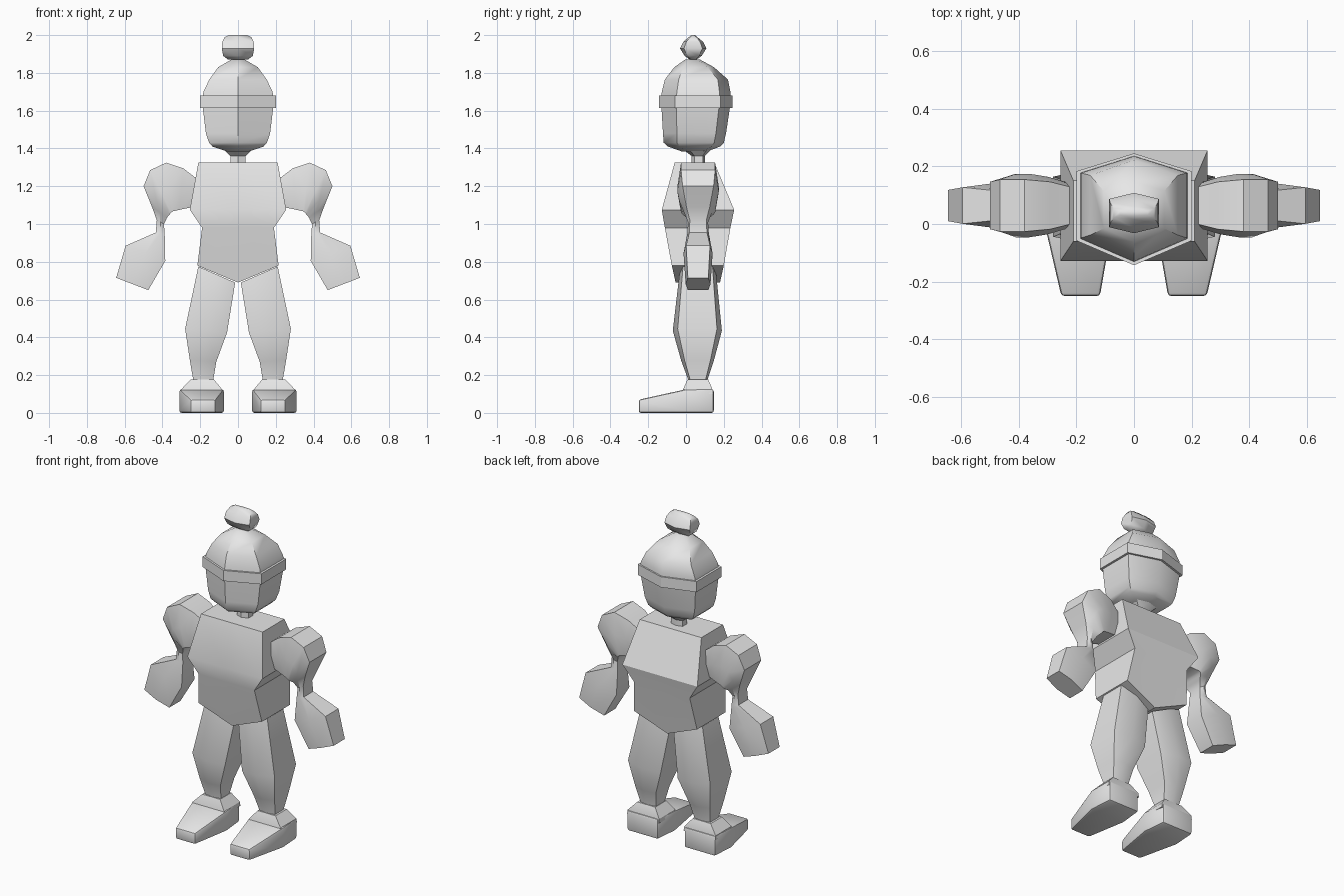
import bpy, bmesh, math

if "Cube" in bpy.data.objects:
    bpy.data.objects.remove(bpy.data.objects["Cube"])

grey = bpy.data.materials.new("plain grey")
grey.diffuse_color = (0.8, 0.8, 0.8, 1)
grey.use_nodes = True
grey.node_tree.nodes["Principled BSDF"].inputs["Base Color"].default_value = grey.diffuse_color


def loft(name, rings, mirror=False, split_caps=False, bevel=0.0, angle=32):
    """Skin a list of equal-length point rings, with both ends closed."""
    bm = bmesh.new()
    vs = [[bm.verts.new(p) for p in ring] for ring in rings]
    n = len(vs[0])
    for a, b in zip(vs, vs[1:]):
        for i in range(n):
            j = (i + 1) % n
            bm.faces.new((a[i], a[j], b[j], b[i]))
    for end in (vs[0], vs[-1]):
        if split_caps:
            bm.faces.new((end[0], end[1], end[4], end[5]))
            bm.faces.new((end[1], end[2], end[3], end[4]))
        else:
            bm.faces.new(end)
    bmesh.ops.recalc_face_normals(bm, faces=bm.faces)
    if bevel:
        edges = [e for e in bm.edges if e.calc_face_angle(0) > 0.6]
        bmesh.ops.bevel(bm, geom=edges, offset=bevel, segments=2,
                        profile=0.5, affect='EDGES')
    me = bpy.data.meshes.new(name)
    bm.to_mesh(me)
    bm.free()
    me.materials.append(grey)
    me.shade_smooth()
    me.set_sharp_from_angle(angle=math.radians(angle))
    ob = bpy.data.objects.new(name, me)
    bpy.context.collection.objects.link(ob)
    if mirror:
        mod = ob.modifiers.new("mirror", 'MIRROR')
        mod.use_mirror_merge = False
    return ob


def hexagon(z, x, y0, y1):
    """Level ring with a ridge at the front and back."""
    d = y1 - y0
    a, b = y0 + 0.22 * d, y1 - 0.16 * d
    return [(0, y0, z), (x, a, z), (x, b, z), (0, y1, z), (-x, b, z), (-x, a, z)]


def limb(outer, inner, y0, y1, k=0.8):
    """Tilted ring between an outer and an inner (x, z) point."""
    c, h = (y0 + y1) / 2, (y1 - y0) / 2
    (xo, zo), (xi, zi) = outer, inner
    xm, zm = (xo + xi) / 2, (zo + zi) / 2
    return [(xo, c - k * h, zo), (xm, y0, zm), (xi, c - k * h, zi),
            (xi, c + k * h, zi), (xm, y1, zm), (xo, c + k * h, zo)]


def box_ring(z, x, y0, y1, zc=None, inset=0):
    """Rectangle whose middle points may drop to another height."""
    zc = z if zc is None else zc
    return [(-x, y0, z), (0, y0 + inset, zc), (x, y0, z),
            (x, y1, z), (0, y1 - inset, zc), (-x, y1, z)]


# Torso with a pointed crotch
loft("torso", [box_ring(1.325, 0.21, -0.06, 0.15),
               box_ring(1.075, 0.255, -0.128, 0.255),
               box_ring(0.98, 0.19, -0.112, 0.235),
               box_ring(0.78, 0.215, -0.075, 0.20, 0.69, 0.02)], split_caps=True)

# Neck, head, hat brim and hat
loft("neck", [hexagon(z, x, a, b) for z, x, a, b in [
    (1.30, 0.04, 0.03, 0.10), (1.36, 0.04, 0.03, 0.10), (1.39, 0.07, -0.01, 0.13),
    (1.41, 0.09, -0.04, 0.15)]])
loft("head", [hexagon(z, x, a, b) for z, x, a, b in [
    (1.385, 0.06, -0.025, 0.115), (1.41, 0.135, -0.095, 0.18),
    (1.43, 0.153, -0.118, 0.20), (1.48, 0.17, -0.122, 0.212),
    (1.62, 0.187, -0.13, 0.233)]], angle=40)
loft("hat_brim", [hexagon(z, 0.2, -0.143, 0.245) for z in (1.615, 1.68)])
loft("hat", [hexagon(z, x, a, b) for z, x, a, b in [
    (1.67, 0.188, -0.132, 0.236), (1.70, 0.183, -0.128, 0.235),
    (1.765, 0.152, -0.112, 0.222), (1.83, 0.105, -0.062, 0.148),
    (1.87, 0.036, -0.005, 0.075)]], angle=40)

# Pompom
loft("pompom", [limb((x, z), (-x, z), 0.038 - h, 0.038 + h, 0.7) for z, x, h in [
    (1.872, 0.055, 0.02), (1.89, 0.078, 0.045), (1.93, 0.086, 0.07),
    (1.965, 0.083, 0.052), (1.99, 0.07, 0.022), (2.0, 0.048, 0.01)]], angle=50)

# Arms, from shoulder to hand
loft("arm", [limb(o, i, 0.064 - h, 0.064 + h, 0.82) for o, i, h in [
    ((0.20, 1.24), (0.215, 1.09), 0.075), ((0.225, 1.245), (0.238, 1.09), 0.08),
    ((0.29, 1.295), (0.31, 1.075), 0.1), ((0.38, 1.325), (0.345, 1.067), 0.11),
    ((0.465, 1.285), (0.355, 1.06), 0.11), ((0.50, 1.20), (0.362, 1.05), 0.1),
    ((0.455, 1.09), (0.375, 1.035), 0.075), ((0.43, 1.02), (0.392, 1.0), 0.053),
    ((0.435, 0.955), (0.388, 0.945), 0.057), ((0.595, 0.885), (0.385, 0.805), 0.077),
    ((0.645, 0.715), (0.475, 0.65), 0.066)]], mirror=True)

# Legs, from hip to ankle
loft("leg", [limb(o, i, a, b) for o, i, a, b in [
    ((0.21, 0.775), (0.015, 0.69), -0.035, 0.16),
    ((0.28, 0.445), (0.058, 0.425), -0.07, 0.19),
    ((0.255, 0.28), (0.115, 0.27), -0.025, 0.147),
    ((0.238, 0.18), (0.13, 0.18), 0.01, 0.115),
    ((0.238, 0.13), (0.13, 0.13), 0.01, 0.115)]], mirror=True)


def foot_ring(y, x0, x1, h):
    return [(x0, y, 0), (x1, y, 0), (x1, y, h), (x0, y, h)]


# Feet with a sloped ankle collar
loft("foot", [foot_ring(0.147, 0.09, 0.30, 0.125), foot_ring(0.0, 0.075, 0.31, 0.125),
              foot_ring(-0.25, 0.118, 0.252, 0.07)], mirror=True, bevel=0.012)
loft("ankle_collar", [[(x0, a, z), (x1, a, z), (x1, b, z), (x0, b, z)]
                      for z, x0, x1, a, b in [(0.10, 0.083, 0.302, -0.02, 0.142),
                                              (0.125, 0.085, 0.30, -0.015, 0.14),
                                              (0.178, 0.128, 0.25, 0.008, 0.117)]],
     mirror=True)
